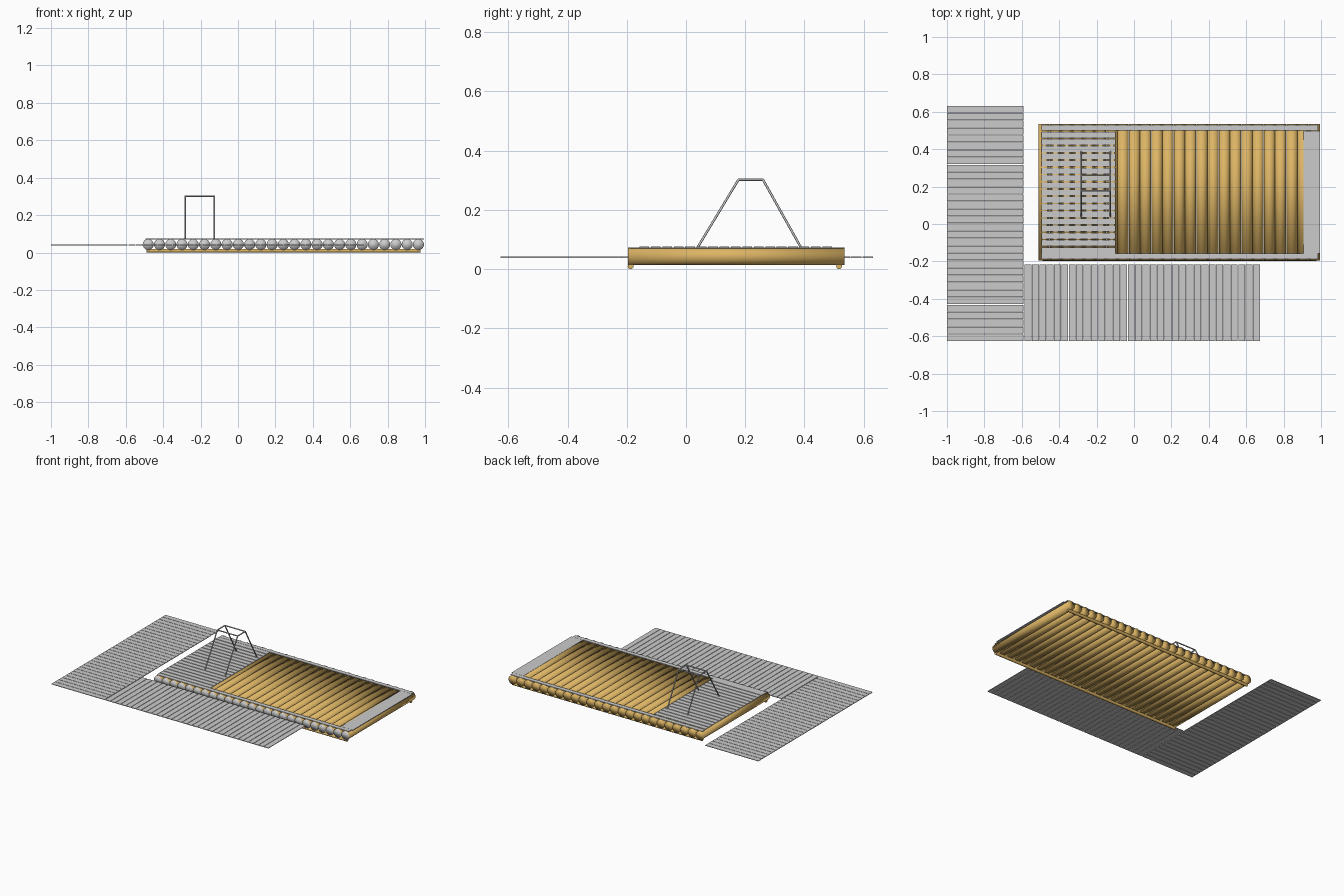
import bpy, bmesh, math
from mathutils import Vector, Matrix

if "Cube" in bpy.data.objects:
    bpy.data.objects.remove(bpy.data.objects["Cube"])

wood = bpy.data.materials.new("wood")
wood.diffuse_color = (0.72, 0.46, 0.13, 1)
wood.use_nodes = True
wood.node_tree.nodes["Principled BSDF"].inputs["Base Color"].default_value = wood.diffuse_color


def make(name, bm, mats=()):
    me = bpy.data.meshes.new(name)
    bm.normal_update()
    bm.to_mesh(me)
    bm.free()
    for m in mats:
        me.materials.append(m)
    ob = bpy.data.objects.new(name, me)
    bpy.context.collection.objects.link(ob)
    return ob


def add_box(bm, lo, hi):
    lo, hi = Vector(lo), Vector(hi)
    mat = Matrix.Translation((lo + hi) / 2) @ Matrix.Diagonal((*(hi - lo), 1))
    bmesh.ops.create_cube(bm, size=1, matrix=mat)


def add_rod(bm, a, b, r, n=16):
    a, b = Vector(a), Vector(b)
    d = b - a
    mat = Matrix.Translation((a + b) / 2) @ d.to_track_quat('Z', 'Y').to_matrix().to_4x4()
    bmesh.ops.create_cone(bm, cap_ends=True, segments=n, radius1=r, radius2=r,
                          depth=d.length, matrix=mat)


def slats(name, origin, length, count, pitch, gap, z, along_x=True):
    """Row of thin boards laid side by side."""
    bm = bmesh.new()
    x, y = origin
    for i in range(count):
        s, e = i * pitch, (i + 1) * pitch - gap
        if along_x:
            add_box(bm, (x, y + s, z), (x + length, y + e, z + 0.004))
        else:
            add_box(bm, (x + s, y, z), (x + e, y + length, z + 0.004))
    return make(name, bm)


# raft logs, with grey front ends
bm = bmesh.new()
for i in range(25):
    x = -0.48 + i * 0.0602
    add_rod(bm, (x, -0.196, 0.043), (x, 0.535, 0.043), 0.0295, 20)
bm.normal_update()
for f in bm.faces:
    f.smooth = True
    if f.normal.y < -0.9:
        f.material_index = 1
make("raft_logs", bm, (wood, None))

# thin poles under both ends of the logs
bm = bmesh.new()
for y in (-0.187, 0.517):
    add_rod(bm, (-0.49, y, 0.010), (0.975, y, 0.010), 0.010, 12)
for f in bm.faces:
    f.smooth = len(f.verts) == 4
make("under_poles", bm, (wood,))

# edge strips and end board on top of the logs
bm = bmesh.new()
for y0, y1 in ((-0.187, -0.158), (0.499, 0.528)):
    add_box(bm, (-0.495, y0, 0.069), (0.985, y1, 0.074))
make("edge_strips", bm)
bm = bmesh.new()
add_box(bm, (0.905, -0.157, 0.070), (0.995, 0.498, 0.074))
make("end_board", bm)

# slatted deck and the two walkways
slats("deck_slats", (-0.495, -0.157), 0.395, 17, 0.0386, 0.006, 0.072)
slats("side_walkway", (-1.0, -0.626), 0.41, 32, 0.0394, 0.003, 0.038)
slats("front_walkway", (-0.585, -0.626), 0.41, 32, 0.0394, 0.003, 0.038, False)

# frame standing on the deck
bm = bmesh.new()
path = [(0.040, 0.075), (0.177, 0.302), (0.260, 0.302), (0.387, 0.075)]
for x in (-0.283, -0.126):
    for (y0, z0), (y1, z1) in zip(path, path[1:]):
        add_rod(bm, (x, y0, z0), (x, y1, z1), 0.004, 8)
for y, z in path[1:3]:
    add_rod(bm, (-0.286, y, z), (-0.123, y, z), 0.004, 8)
for f in bm.faces:
    f.smooth = len(f.verts) == 4
make("support_frame", bm)
